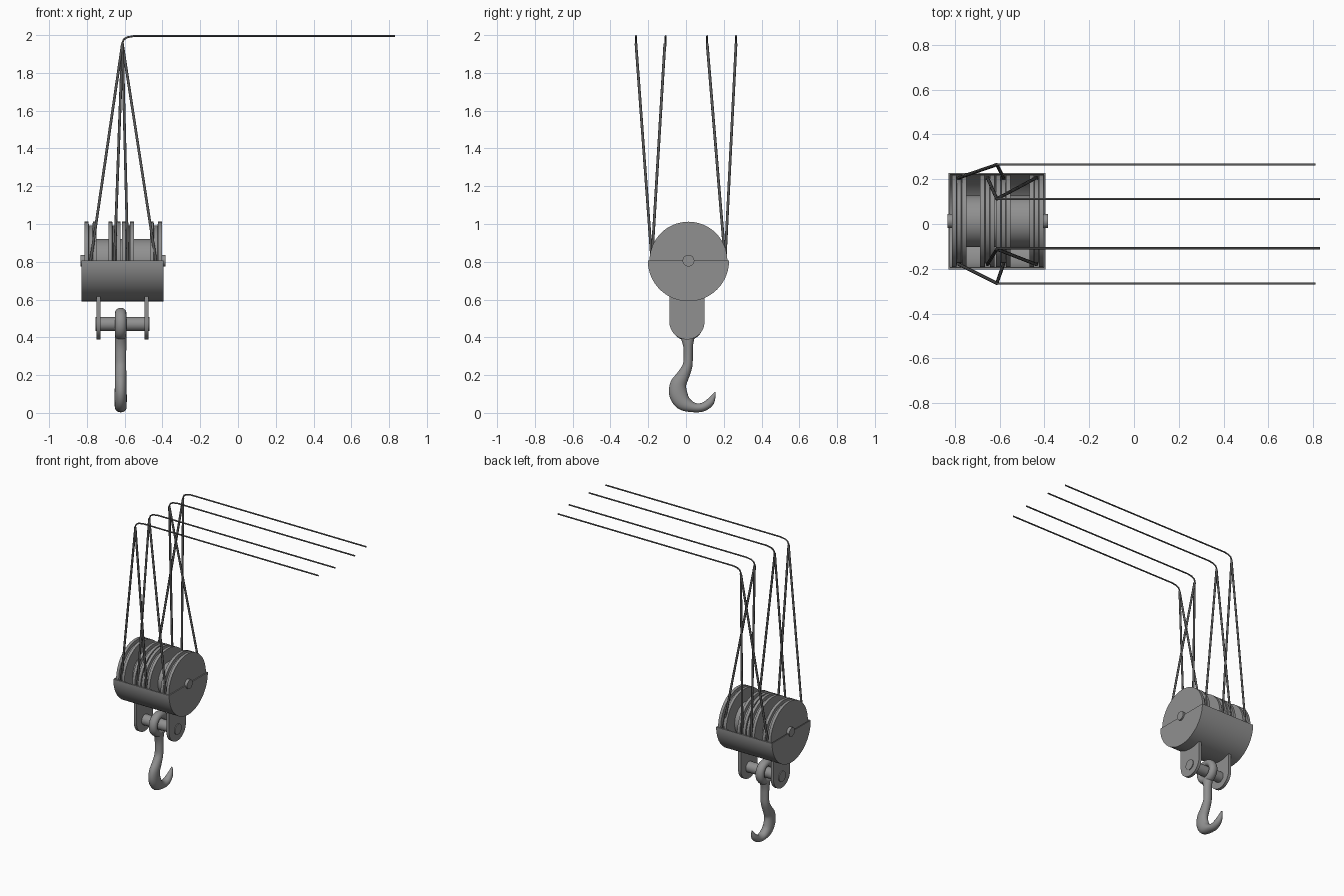
import bpy, bmesh
from math import sin, cos, pi
from mathutils import Vector

if "Cube" in bpy.data.objects:
    bpy.data.objects.remove(bpy.data.objects["Cube"])

CY, CZ = 0.013, 0.806      # drum axis
MID = -0.611               # middle of the block along x


def material(name, v):
    m = bpy.data.materials.new(name)
    m.diffuse_color = (v, v, v, 1)
    m.use_nodes = True
    m.node_tree.nodes["Principled BSDF"].inputs["Base Color"].default_value = m.diffuse_color
    return m


STEEL, CABLE = material("dark_steel", 0.28), material("cable", 0.1)


def finish(name, bm):
    bmesh.ops.remove_doubles(bm, verts=bm.verts, dist=1e-5)
    bmesh.ops.recalc_face_normals(bm, faces=bm.faces)
    me = bpy.data.meshes.new(name)
    bm.to_mesh(me)
    bm.free()
    me.materials.append(STEEL)
    ob = bpy.data.objects.new(name, me)
    bpy.context.collection.objects.link(ob)
    bpy.ops.object.select_all(action='DESELECT')
    ob.select_set(True)
    bpy.context.view_layer.objects.active = ob
    bpy.ops.object.shade_smooth_by_angle(angle=0.6)
    return ob


def lathe(name, x, y, z, profile, start=0.0, sweep=2 * pi, n=64):
    """Spin a closed (x, radius) profile around an axis parallel to x."""
    bm = bmesh.new()
    rings = []
    for i in range(n + 1):
        a = start + sweep * i / n
        rings.append([bm.verts.new((x + px, y + r * cos(a), z + r * sin(a))) for px, r in profile])
    m = len(profile)
    for a, b in zip(rings, rings[1:]):
        for j in range(m):
            k = (j + 1) % m
            if profile[j][1] == 0 and profile[k][1] == 0:
                continue
            bm.faces.new((a[j], a[k], b[k], b[j]))
    if sweep < 2 * pi:
        bm.faces.new(rings[0])
        bm.faces.new(rings[-1])
    return finish(name, bm)


def rod(name, x, y, z, half, r, n=32):
    return lathe(name, x, y, z, [(-half, 0), (-half, r), (half, r), (half, 0)], n=n)


def rope(name, pts, r):
    cu = bpy.data.curves.new(name, 'CURVE')
    cu.dimensions = '3D'
    cu.bevel_depth = r
    cu.bevel_resolution = 2
    cu.use_fill_caps = True
    cu.materials.append(CABLE)
    sp = cu.splines.new('POLY')
    sp.points.add(len(pts) - 1)
    for p, co in zip(sp.points, pts):
        p.co = (*co, 1)
    ob = bpy.data.objects.new(name, cu)
    bpy.context.collection.objects.link(ob)


# Lower half housing, an open trough with end plates
lathe("housing", MID, CY, CZ,
      [(-.217, 0), (-.217, .215), (.217, .215), (.217, 0),
       (.21, 0), (.21, .207), (-.21, .207), (-.21, 0)], start=pi, sweep=pi, n=48)

# Axle and the wider spacer drum between the sheaves
rod("axle", -0.608, CY, CZ, 0.225, 0.031)
rod("spacer_drum", -0.608, CY, CZ, 0.165, 0.115, 48)

# Grooved sheaves, each with its rope looped underneath
for i, (sx, ty) in enumerate([(-.78, .265), (-.654, .112), (-.583, .265), (-.435, .112)]):
    lathe(f"sheave_{i + 1}", sx, CY, CZ,
          [(-.032, .02), (-.032, .206), (-.012, .206), (-.009, .186),
           (.009, .186), (.012, .206), (.032, .206), (.032, .02)])
    loop = [(-.612, -ty, 1.955)]
    for k in range(25):
        a = pi + pi * k / 24
        loop.append((sx, CY + .194 * cos(a), CZ + .194 * sin(a)))
    loop.append((-.612, ty, 1.955))
    rope(f"rope_loop_{i + 1}", loop, 0.0075)

# Horizontal rope leads bending over at the top
for y, end in [(.265, .81), (.112, .83), (-.108, .83), (-.265, .81)]:
    rope("rope_lead", [(-.613, y, 1.94), (-.612, y, 1.96), (-.604, y, 1.978),
                       (-.585, y, 1.989), (-.55, y, 1.995), (end, y, 1.995)], 0.005)

# Hanger plates with rounded lower ends
for x in (-.738, -.484):
    bm = bmesh.new()
    outline = [(.098, .62)] + [(.005 + .093 * cos(-pi * k / 24), .482 + .093 * sin(-pi * k / 24))
                               for k in range(25)] + [(-.088, .62)]
    f = bm.faces.new([bm.verts.new((x - .0105, y, z)) for y, z in outline])
    ext = bmesh.ops.extrude_face_region(bm, geom=[f])
    bmesh.ops.translate(bm, vec=(.021, 0, 0),
                        verts=[v for v in ext["geom"] if isinstance(v, bmesh.types.BMVert)])
    bm.faces.new([v for v in f.verts]) if not f.is_valid else None
    finish("hanger_plate", bm)

# Cross pin and hook eye
rod("hook_pin", -.611, .006, .47, .143, .037)
HX = -.621
eye = [(.03 * cos(2 * pi * k / 16), .061 + .025 * sin(2 * pi * k / 16)) for k in range(16)]
lathe("hook_eye", HX, .006, .47, eye, n=40)

# Hook: (y, z, in-plane radius, x radius) along its centre line
key = [(.008, .415, .042, .03), (.011, .36, .027, .03), (.012, .31, .024, .029),
       (.008, .25, .026, .029), (-.017, .195, .034, .03), (-.041, .15, .043, .031),
       (-.041, .10, .048, .032), (-.014, .054, .042, .032), (.04, .029, .026, .031),
       (.09, .031, .023, .027), (.13, .06, .021, .02), (.155, .109, .003, .004)]
path = []
for i in range(len(key) - 1):          # Catmull-Rom smoothing
    p0, p1, p2, p3 = (Vector(key[max(0, min(len(key) - 1, i + d))]) for d in (-1, 0, 1, 2))
    for s in range(4):
        t = s / 4
        path.append(.5 * (2 * p1 + (p2 - p0) * t + (2 * p0 - 5 * p1 + 4 * p2 - p3) * t * t
                          + (3 * p1 - p0 - 3 * p2 + p3) * t ** 3))
path.append(Vector(key[-1]))
bm = bmesh.new()
rings = []
for i, p in enumerate(path):
    d = path[min(i + 1, len(path) - 1)] - path[max(i - 1, 0)]
    n = Vector((-d[1], d[0])).normalized()
    rings.append([bm.verts.new((HX + p[3] * cos(a), p[0] + n.x * p[2] * sin(a),
                                p[1] + n.y * p[2] * sin(a)))
                  for a in (2 * pi * k / 20 for k in range(20))])
for a, b in zip(rings, rings[1:]):
    for j in range(20):
        bm.faces.new((a[j], a[(j + 1) % 20], b[(j + 1) % 20], b[j]))
bm.faces.new(rings[0])
bm.faces.new(rings[-1])
finish("hook", bm)
